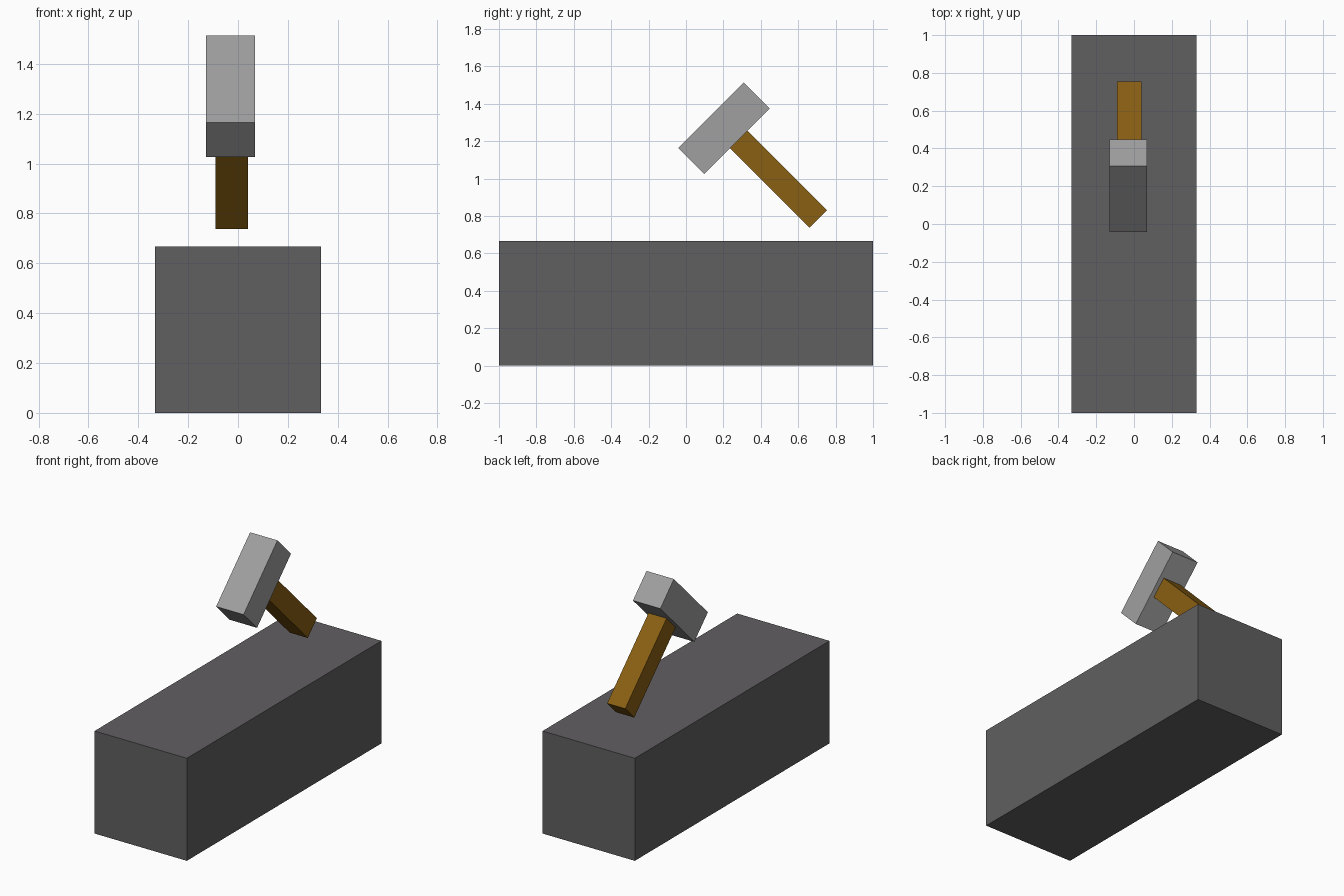
import bpy
import bmesh
from math import radians
from mathutils import Matrix

if "Cube" in bpy.data.objects:
    bpy.data.objects.remove(bpy.data.objects["Cube"])


def box(name, size, centre, tilt=0, color=None):
    """Box of given size, tilted about the x axis."""
    bm = bmesh.new()
    bmesh.ops.create_cube(bm, size=1, matrix=Matrix.Diagonal((*size, 1)))
    mesh = bpy.data.meshes.new(name)
    bm.to_mesh(mesh)
    bm.free()
    obj = bpy.data.objects.new(name, mesh)
    obj.location = centre
    obj.rotation_euler.x = radians(tilt)
    if color:
        mat = bpy.data.materials.new(name + "_colour")
        mat.diffuse_color = (*color, 1)
        mat.use_nodes = True
        mat.node_tree.nodes["Principled BSDF"].inputs["Base Color"].default_value = mat.diffuse_color
        mesh.materials.append(mat)
    bpy.context.collection.objects.link(obj)
    return obj


# Dark block standing on the ground
box("base_block", (0.664, 2.0, 0.667), (0, 0, 0.3335), color=(0.12, 0.115, 0.12))

# Hammer floating above it, tilted 45 degrees
box("hammer_head", (0.197, 0.494, 0.197), (-0.03, 0.203, 1.27), 45, (0.35, 0.35, 0.35))
box("hammer_handle", (0.13, 0.132, 0.605), (-0.025, 0.493, 0.998), 45, (0.25, 0.115, 0.006))
